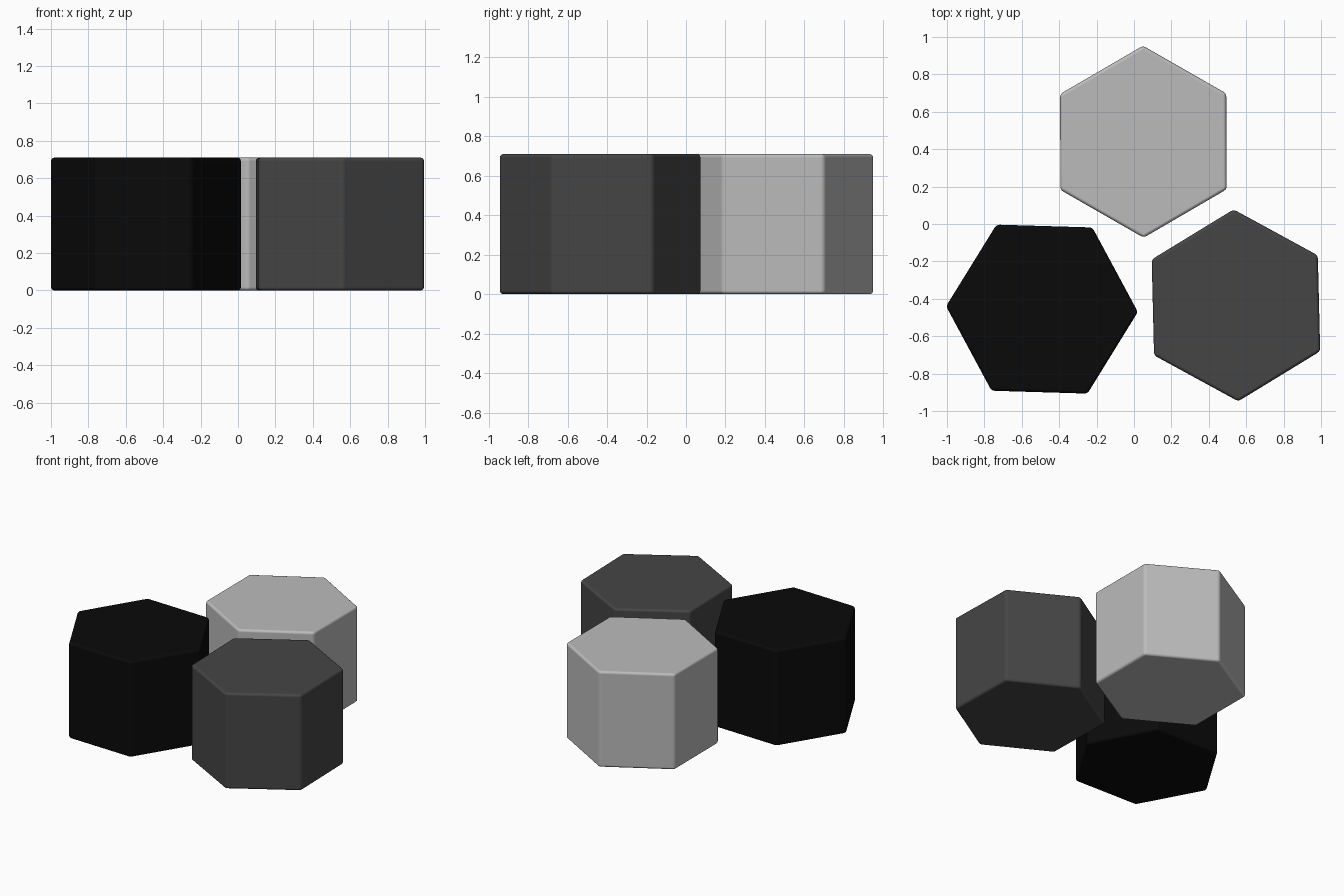
import bpy
from math import radians

if "Cube" in bpy.data.objects:
    bpy.data.objects.remove(bpy.data.objects["Cube"])

RADIUS, HEIGHT, BEVEL = 0.513, 0.71, 0.018


def hex_block(name, x, y, turn, shade):
    # six-sided prism standing on the floor, with softly rounded edges
    bpy.ops.mesh.primitive_cylinder_add(
        vertices=6, radius=RADIUS, depth=HEIGHT,
        location=(x, y, HEIGHT / 2), rotation=(0, 0, radians(turn)))
    block = bpy.context.object
    block.name = name
    bevel = block.modifiers.new("rounded_edges", 'BEVEL')
    bevel.width = BEVEL
    bevel.segments = 3
    bevel.limit_method = 'ANGLE'
    bevel.harden_normals = True
    bpy.ops.object.shade_smooth()
    mat = bpy.data.materials.new(name + "_colour")
    mat.diffuse_color = (shade, shade, shade, 1)
    mat.use_nodes = True
    mat.node_tree.nodes["Principled BSDF"].inputs["Base Color"].default_value = mat.diffuse_color
    block.data.materials.append(mat)


# three loose hexagonal blocks (0 degrees puts a corner towards +y)
hex_block("light_block", 0.05, 0.44, 0.2, 0.5)
hex_block("grey_block", 0.545, -0.435, 1.4, 0.06)
hex_block("black_block", -0.492, -0.455, 28.3, 0.003)
